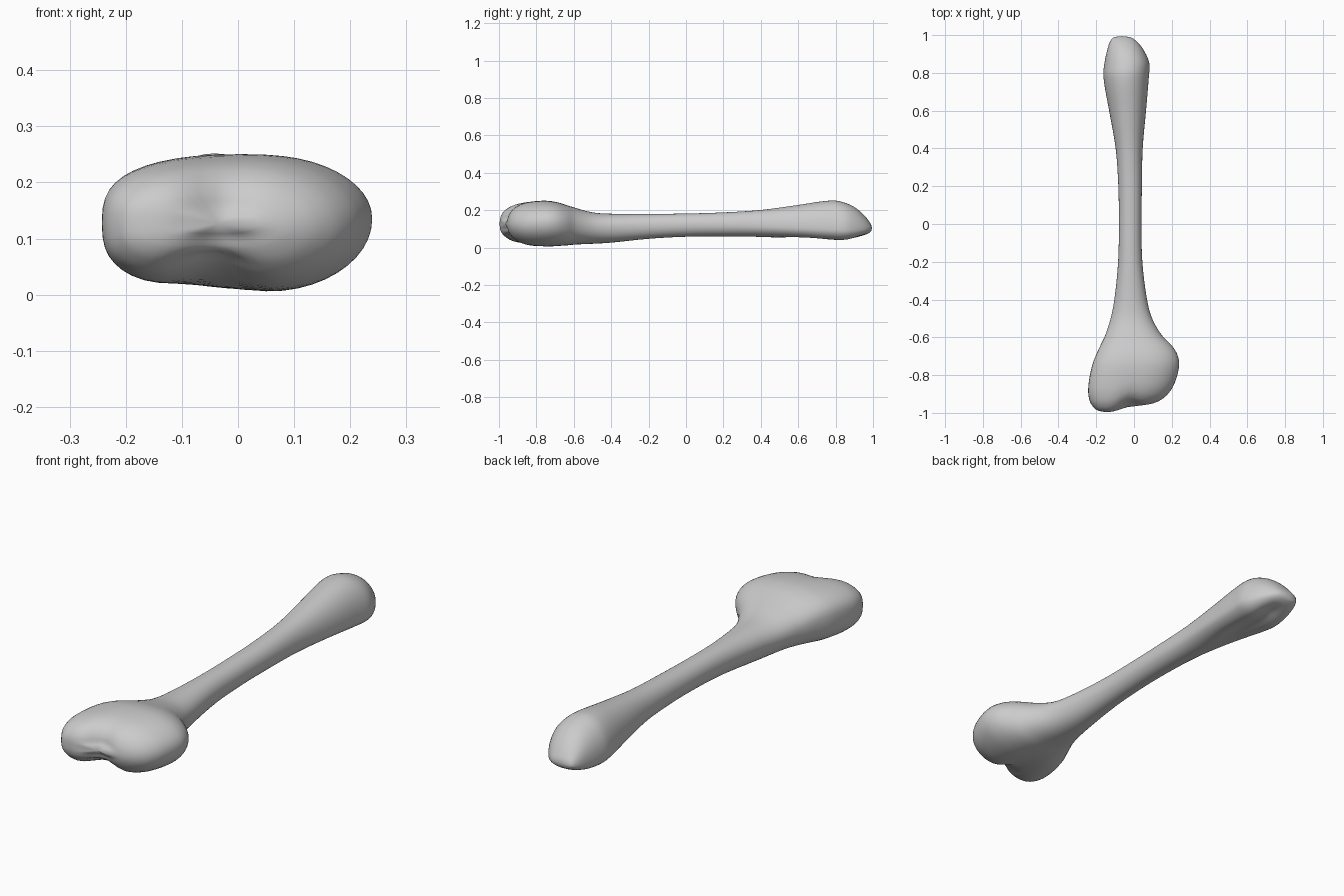
import bpy, bmesh, math

if "Cube" in bpy.data.objects:
    bpy.data.objects.remove(bpy.data.objects["Cube"])

# Stations along the bone: y, x left, x right, z bottom, z top, z of widest point
STATIONS = [
    (-0.960, -0.120, 0.050, 0.105, 0.150, 0.125),
    (-0.950, -0.185, 0.100, 0.075, 0.180, 0.125),
    (-0.930, -0.215, 0.145, 0.045, 0.207, 0.125),
    (-0.895, -0.237, 0.185, 0.020, 0.230, 0.125),
    (-0.840, -0.243, 0.217, 0.005, 0.245, 0.130),
    (-0.750, -0.224, 0.240, 0.002, 0.251, 0.135),
    (-0.690, -0.200, 0.230, 0.006, 0.243, 0.135),
    (-0.640, -0.177, 0.198, 0.011, 0.228, 0.130),
    (-0.590, -0.153, 0.148, 0.016, 0.212, 0.120),
    (-0.500, -0.124, 0.096, 0.020, 0.188, 0.110),
    (-0.400, -0.104, 0.069, 0.026, 0.181, 0.110),
    (-0.200, -0.084, 0.044, 0.047, 0.180, 0.115),
    (0.000, -0.080, 0.040, 0.058, 0.182, 0.120),
    (0.200, -0.083, 0.042, 0.060, 0.188, 0.120),
    (0.400, -0.097, 0.046, 0.057, 0.201, 0.115),
    (0.600, -0.132, 0.064, 0.045, 0.228, 0.105),
    (0.780, -0.163, 0.079, 0.028, 0.253, 0.098),
    (0.850, -0.157, 0.082, 0.028, 0.240, 0.095),
    (0.910, -0.145, 0.058, 0.042, 0.211, 0.095),
    (0.960, -0.130, 0.022, 0.065, 0.165, 0.098),
    (0.990, -0.112, -0.015, 0.085, 0.124, 0.103),
]
SEGMENTS, STEPS = 48, 4


def smooth(a, b, v):
    t = min(1.0, max(0.0, (v - a) / (b - a)))
    return t * t * (3 - 2 * t)


def bump(v, centre, width):
    return math.exp(-((v - centre) / width) ** 2)


def interpolate(rows, i, t):
    """Smooth interpolation allowing for uneven station spacing."""
    p = [rows[min(max(i + k, 0), len(rows) - 1)] for k in (-1, 0, 1, 2)]
    h = p[2][0] - p[1][0]
    out = [p[1][0] + h * t]
    for c in range(1, 6):
        m0 = (p[2][c] - p[0][c]) / (p[2][0] - p[0][0])
        m1 = (p[3][c] - p[1][c]) / (p[3][0] - p[1][0])
        out.append((2*t**3 - 3*t**2 + 1) * p[1][c] + (t**3 - 2*t**2 + t) * h * m0
                   + (3*t**2 - 2*t**3) * p[2][c] + (t**3 - t**2) * h * m1)
    return out


def section(y, xl, xr, zb, zt, zm):
    """Rounded cross-section with the end lobes, notch and hollows shaped in."""
    head = smooth(-0.5, -0.8, y)
    foot = smooth(0.45, 0.75, y)
    xm, half = (xl + xr) / 2, (xr - xl) / 2
    points = []
    for k in range(SEGMENTS):
        a = 2 * math.pi * k / SEGMENTS
        c, s = math.cos(a), math.sin(a)
        n = 2.1 + head * (0.35 - 0.35 * c)
        x = xm + half * math.copysign(abs(c) ** (2 / n), c)
        rise = math.copysign(abs(s) ** (2 / n), s)
        z = zm + rise * (zt - zm if s > 0 else zm - zb)
        # Hollows on the underside of both ends
        if s < 0:
            z += -rise * 0.04 * smooth(-0.62, -0.92, y) * bump(x, -0.05, 0.07) * smooth(-0.965, -0.92, y)
            z += -rise * 0.028 * foot * smooth(0.99, 0.88, y) * bump(x, -0.04, 0.05)
        # Left lobe reaches further forward; a notch separates the lobes
        w = smooth(-0.70, -0.94, y)
        dy = w * (-0.040 * smooth(0.02, -0.15, x) + 0.022 * bump(x, -0.03, 0.045))
        points.append((x, y + dy, z))
    return points


def build_bone():
    bm = bmesh.new()
    rings = []
    for i in range(len(STATIONS) - 1):
        for j in range(STEPS):
            rings.append(section(*interpolate(STATIONS, i, j / STEPS)))
    rings.append(section(*STATIONS[-1]))
    loops = [[bm.verts.new(p) for p in ring] for ring in rings]
    for a, b in zip(loops, loops[1:]):
        for k in range(SEGMENTS):
            m = (k + 1) % SEGMENTS
            bm.faces.new((a[k], a[m], b[m], b[k]))
    # Rounded caps at both ends
    for loop, push in ((loops[0], -0.002), (loops[-1], 0.010)):
        centre = [sum(v.co[i] for v in loop) / SEGMENTS for i in range(3)]
        tip = bm.verts.new((centre[0], centre[1] + push, centre[2]))
        for k in range(SEGMENTS):
            bm.faces.new((loop[k], loop[(k + 1) % SEGMENTS], tip))
    bmesh.ops.recalc_face_normals(bm, faces=bm.faces[:])
    mesh = bpy.data.meshes.new("long_bone")
    bm.to_mesh(mesh)
    bm.free()
    bone = bpy.data.objects.new("long_bone", mesh)
    bpy.context.collection.objects.link(bone)
    for poly in mesh.polygons:
        poly.use_smooth = True
    # Soften the transitions between lobes, hollows and caps
    relax = bone.modifiers.new("soften", 'SMOOTH')
    relax.factor, relax.iterations = 0.5, 3
    return bone


build_bone()
